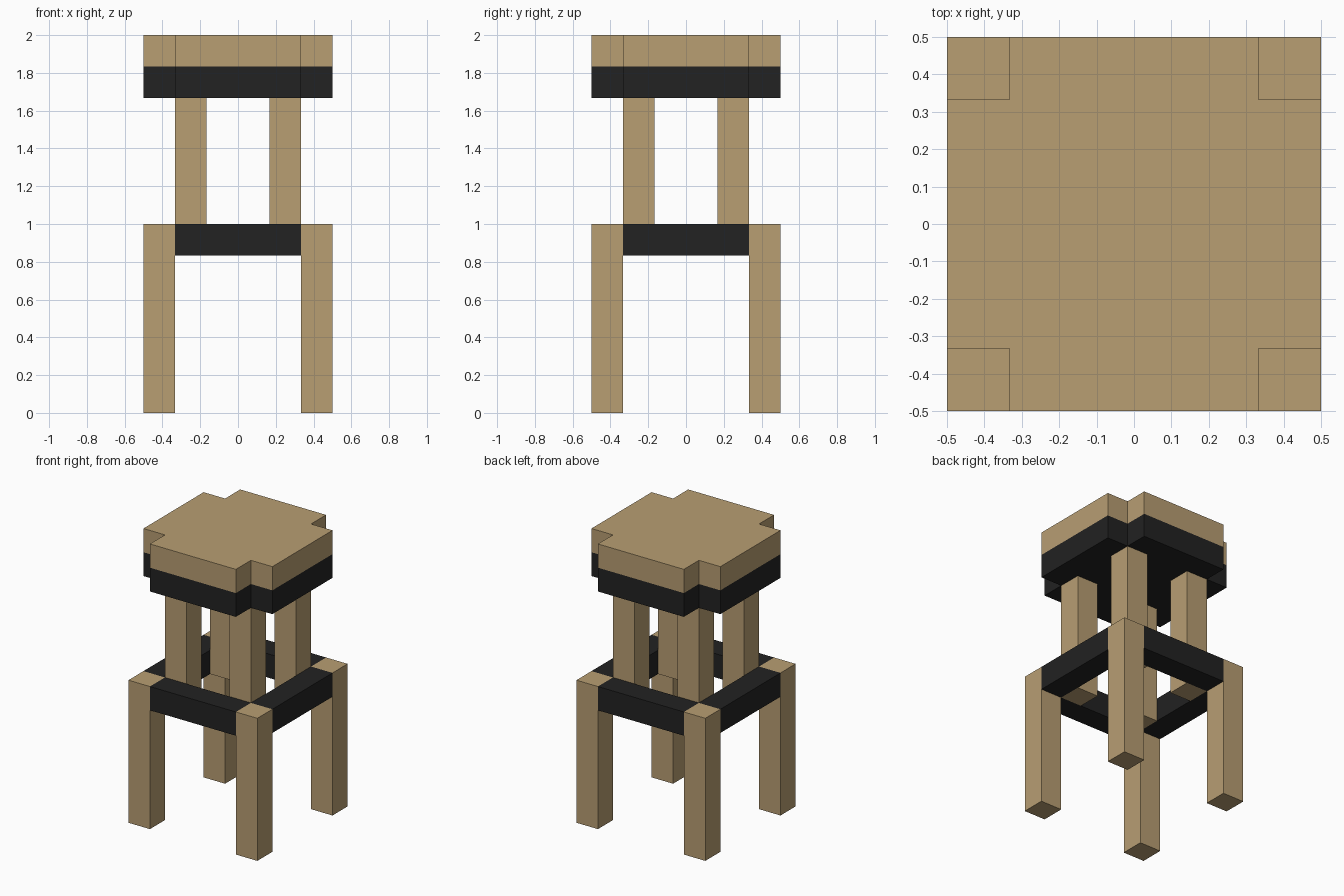
import bpy, bmesh
from mathutils import Matrix, Vector

cube = bpy.data.objects.get("Cube")
if cube:
    bpy.data.objects.remove(cube, do_unlink=True)

U = 1 / 6  # square section of every beam


def material(name, rgb):
    m = bpy.data.materials.new(name)
    m.use_nodes = True
    m.diffuse_color = (*rgb, 1)
    m.node_tree.nodes["Principled BSDF"].inputs["Base Color"].default_value = (*rgb, 1)
    return m


wood = material("light wood", (0.479, 0.342, 0.171))
black = material("black", (0.016, 0.016, 0.016))


def add_object(name, bm, mat):
    mesh = bpy.data.meshes.new(name)
    bmesh.ops.recalc_face_normals(bm, faces=bm.faces)
    bm.to_mesh(mesh)
    bm.free()
    mesh.materials.append(mat)
    obj = bpy.data.objects.new(name, mesh)
    bpy.context.collection.objects.link(obj)


def box(name, centre, size, mat):
    bm = bmesh.new()
    bmesh.ops.create_cube(bm, size=1, matrix=Matrix.Translation(centre) @ Matrix.Diagonal((*size, 1)))
    add_object(name, bm, mat)


def notched_slab(name, z, height, mat):
    # Square outline with a square notch at each corner, extruded upwards
    a, b = 0.5, 0.5 - U
    outline = []
    for c, s in ((1, 0), (0, 1), (-1, 0), (0, -1)):
        for x, y in ((a, -b), (a, b), (b, b)):
            outline.append((x * c - y * s, x * s + y * c))
    bm = bmesh.new()
    face = bm.faces.new([bm.verts.new((x, y, z)) for x, y in outline])
    top = bmesh.ops.extrude_face_region(bm, geom=[face], use_keep_orig=True)["geom"]
    bmesh.ops.translate(bm, vec=Vector((0, 0, height)),
                        verts=[v for v in top if isinstance(v, bmesh.types.BMVert)])
    add_object(name, bm, mat)


# Corner legs and the inner posts that carry the seat
for sy, depth in ((-1, "front"), (1, "back")):
    for sx, side in ((-1, "right"), (1, "left")):
        box(f"{depth}_{side}_leg", (sx * 2.5 * U, sy * 2.5 * U, 0.5), (U, U, 1), wood)
        box(f"{depth}_{side}_post", (sx * 1.5 * U, sy * 1.5 * U, 7.5 * U), (U, U, 5 * U), wood)

# Rails joining the legs
for s, depth, side in ((-1, "front", "right"), (1, "back", "left")):
    box(f"{depth}_rail", (0, s * 2.5 * U, 5.5 * U), (4 * U, U, U), black)
    box(f"{side}_rail", (s * 2.5 * U, 0, 5.5 * U), (U, 4 * U, U), black)

# Seat: black base under a wooden top
notched_slab("seat_base", 10 * U, U, black)
notched_slab("seat_top", 11 * U, U, wood)
